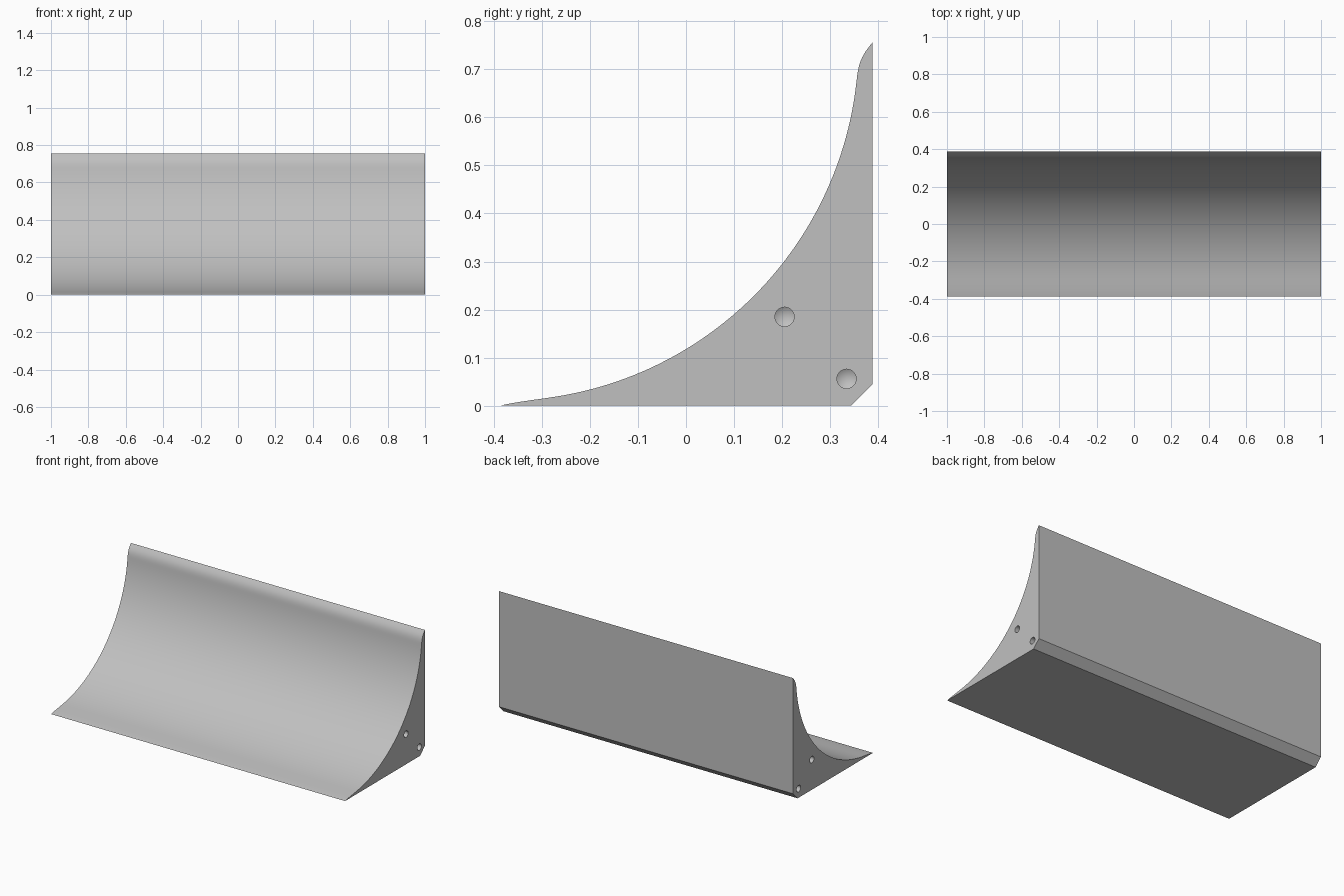
import bpy, bmesh
from math import sin, cos, radians
from mathutils import Vector, Matrix
from mathutils.geometry import interpolate_bezier

cube = bpy.data.objects.get("Cube")
if cube:
    bpy.data.objects.remove(cube, do_unlink=True)

# Single grey finish
grey = bpy.data.materials.new("grey")
grey.use_nodes = True
grey.diffuse_color = (0.53, 0.53, 0.53, 1)
grey.node_tree.nodes["Principled BSDF"].inputs["Base Color"].default_value = grey.diffuse_color

HALF, BACK, TOP, CHAMFER = 1.0, 0.388, 0.756, 0.045
CENTRE, RADIUS = Vector((-0.386, 0.755)), 0.745
HOLES = ((0.205, 0.185), (0.334, 0.056))


def make_object(name, bm):
    bmesh.ops.recalc_face_normals(bm, faces=bm.faces)
    mesh = bpy.data.meshes.new(name)
    bm.to_mesh(mesh)
    bm.free()
    mesh.materials.append(grey)
    obj = bpy.data.objects.new(name, mesh)
    bpy.context.collection.objects.link(obj)
    return obj


def arc_point(degrees):
    a = radians(degrees)
    return CENTRE + RADIUS * Vector((sin(a), -cos(a)))


def curve(a, b, c, d, count=12):
    return interpolate_bezier(Vector(a), Vector(b), Vector(c), Vector(d), count)


# Cove cross-section in (y, z): thin front lip, round hollow, flared top, chamfered heel
first, last = 9, 84
start, end = arc_point(first), arc_point(last)
lip = curve((-BACK, 0), (-0.355, 0.008), start - Vector((0.04, 0.0063)), start)
hollow = [arc_point(first + (last - first) * i / 48) for i in range(1, 48)]
flare = curve(end, end + Vector((0.004, 0.04)), (0.367, 0.73), (BACK, TOP))
heel = [Vector((BACK, CHAMFER)), Vector((BACK - CHAMFER, 0))]
profile = lip + hollow + flare + heel

# Extruded body
bm = bmesh.new()
face = bm.faces.new([bm.verts.new((-HALF, p[0], p[1])) for p in profile])
moved = bmesh.ops.extrude_face_region(bm, geom=[face])["geom"]
bmesh.ops.translate(bm, verts=[v for v in moved if isinstance(v, bmesh.types.BMVert)],
                    vec=(2 * HALF, 0, 0))
body = make_object("cove_wedge", bm)

# Pointed drill cutters for the two pin holes at each end
bm = bmesh.new()
for side in (-1, 1):
    for y, z in HOLES:
        place = Matrix.Translation((side * HALF, y, z)) @ Matrix.Rotation(radians(90), 4, 'Y')
        made = bmesh.ops.create_cone(bm, cap_ends=True, segments=32, radius1=0.02,
                                     radius2=0.02, depth=0.2, matrix=place)
        inner = min({f for v in made["verts"] for f in v.link_faces},
                    key=lambda f: f.calc_center_median().x * side)
        tip = bmesh.ops.poke(bm, faces=[inner])["verts"][0]
        tip.co.x -= side * 0.012
drills = make_object("drill_cutters", bm)
drills.hide_render = True

# Cut the holes and finish the shading
cut = body.modifiers.new("pin_holes", 'BOOLEAN')
cut.operation, cut.solver, cut.object = 'DIFFERENCE', 'EXACT', drills
bpy.ops.object.select_all(action='DESELECT')
body.select_set(True)
bpy.context.view_layer.objects.active = body
bpy.ops.object.modifier_apply(modifier=cut.name)
bpy.data.objects.remove(drills, do_unlink=True)
bpy.ops.object.shade_smooth_by_angle(angle=radians(25))
